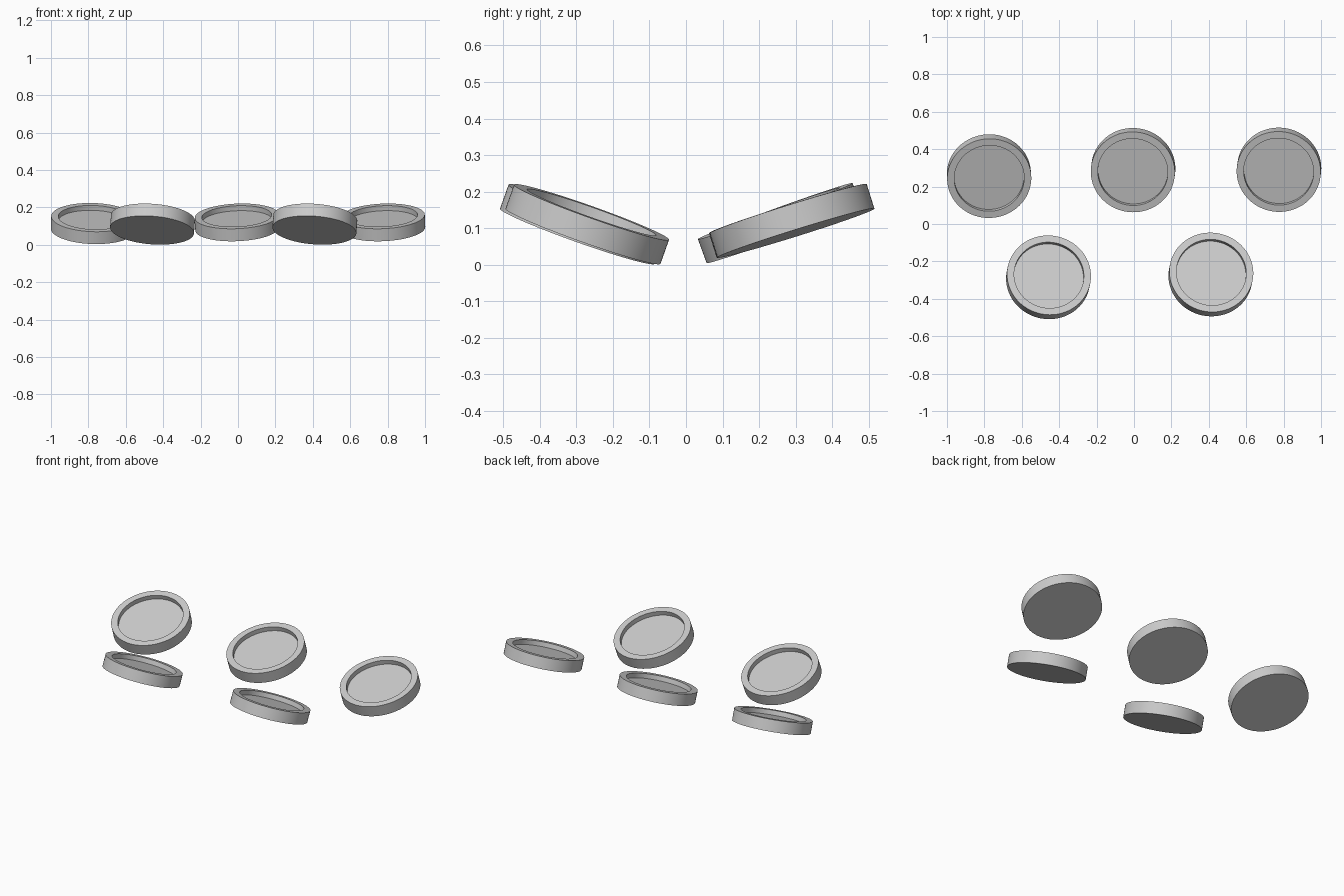
import bpy, bmesh
from math import radians, cos, sin, pi

if "Cube" in bpy.data.objects:
    bpy.data.objects.remove(bpy.data.objects["Cube"])

R, R_IN, T, DEPTH, N = 0.225, 0.187, 0.07, 0.028, 96


def dish(name, loc, tilt, yaw):
    """Round pad: closed lathe of a rim profile with a shallow recess."""
    h = T / 2
    profile = [(R, -h), (R, h), (R_IN, h), (R_IN, h - DEPTH)]
    bm = bmesh.new()
    rings = [[bm.verts.new((r * cos(2 * pi * i / N), r * sin(2 * pi * i / N), z))
              for i in range(N)] for r, z in profile]
    for a, b in zip(rings, rings[1:]):
        for i in range(N):
            j = (i + 1) % N
            bm.faces.new((a[i], a[j], b[j], b[i]))
    bm.faces.new(rings[0][::-1])   # underside
    bm.faces.new(rings[-1])        # recessed floor
    me = bpy.data.meshes.new(name)
    bm.to_mesh(me)
    bm.free()
    ob = bpy.data.objects.new(name, me)
    bpy.context.collection.objects.link(ob)
    ob.location = loc
    ob.rotation_euler = (radians(tilt), 0, radians(yaw))
    bpy.ops.object.select_all(action='DESELECT')
    ob.select_set(True)
    bpy.context.view_layer.objects.active = ob
    bpy.ops.object.shade_smooth_by_angle(angle=radians(30))


# Back row leans towards the front
dish("back_left_pad", (-0.775, 0.256, 0.114), 20, 5)
dish("back_middle_pad", (-0.005, 0.288, 0.12), 17.5, -8)
dish("back_right_pad", (0.775, 0.29, 0.12), 17.5, -8)
# Front row leans towards the back
dish("front_left_pad", (-0.457, -0.285, 0.111), -20, -12)
dish("front_right_pad", (0.411, -0.27, 0.111), -20, -12)
